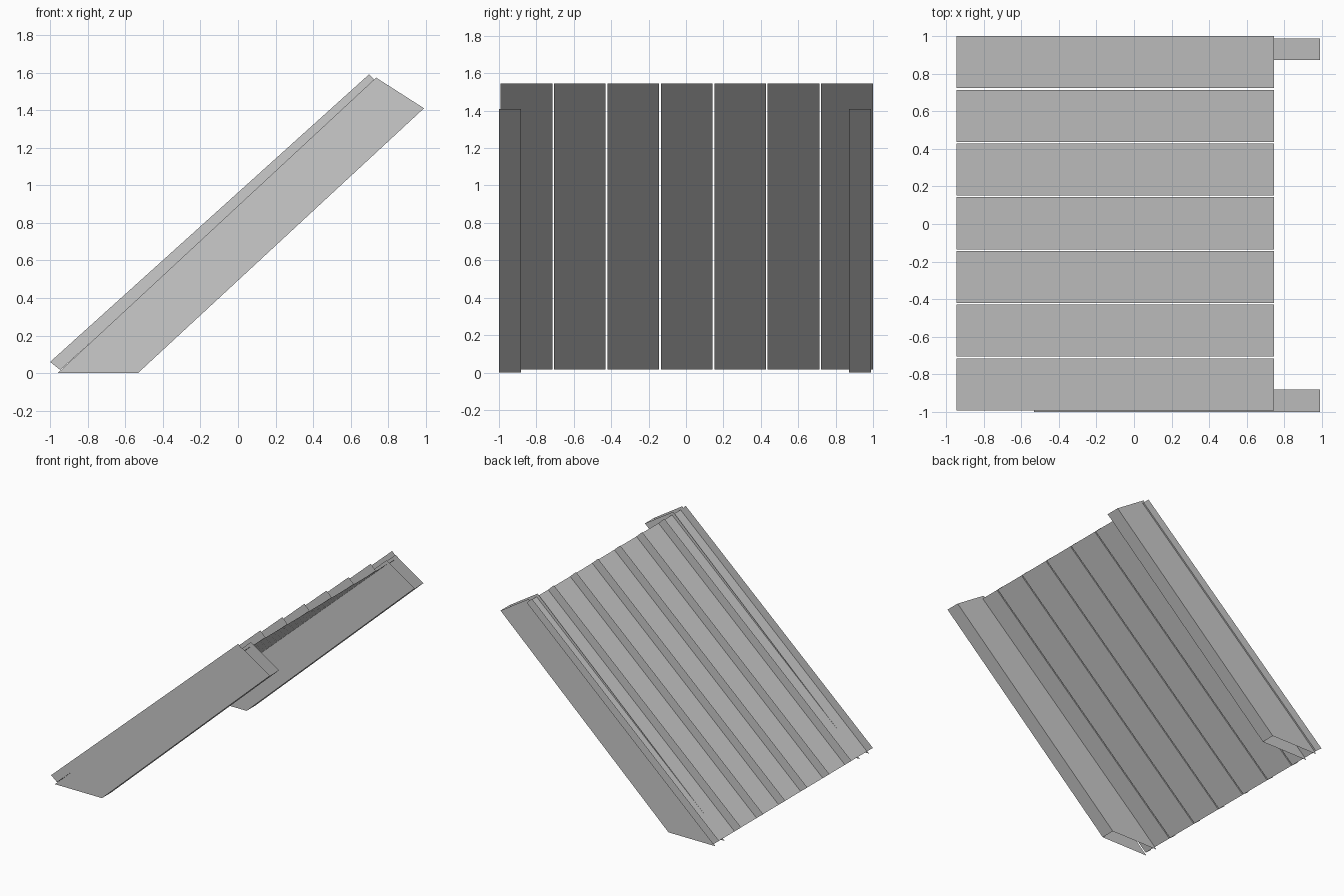
import bpy
import bmesh

if "Cube" in bpy.data.objects:
    bpy.data.objects.remove(bpy.data.objects["Cube"])


def channel(name, side, y0, y1):
    """Open U-shaped channel: side = bottom start, bottom end, top end, top start (x, z)."""
    bm = bmesh.new()
    a = [bm.verts.new((x, y0, z)) for x, z in side]
    b = [bm.verts.new((x, y1, z)) for x, z in side]
    bm.faces.new(a)
    bm.faces.new(b[::-1])
    bm.faces.new((a[0], b[0], b[1], a[1]))
    mesh = bpy.data.meshes.new(name)
    bm.to_mesh(mesh)
    bm.free()
    obj = bpy.data.objects.new(name, mesh)
    bpy.context.collection.objects.link(obj)
    return obj


# Seven sloping roof channels, side walls pointing up
plank_side = [(-0.946, 0.017), (0.744, 1.545), (0.697, 1.59), (-1.0, 0.06)]
pitch, width = 0.2858, 0.277
for i in range(7):
    y = -0.992 + i * pitch
    channel(f"roof_plank_{i + 1}", plank_side, y, y + width)

# Two hollow rafters below, cut level at the foot
rafter_side = [(-0.533, 0.0), (0.99, 1.41), (0.735, 1.573), (-0.96, 0.0)]
channel("front_rafter", rafter_side, -1.0, -0.882)
channel("back_rafter", rafter_side, 0.872, 0.988)
